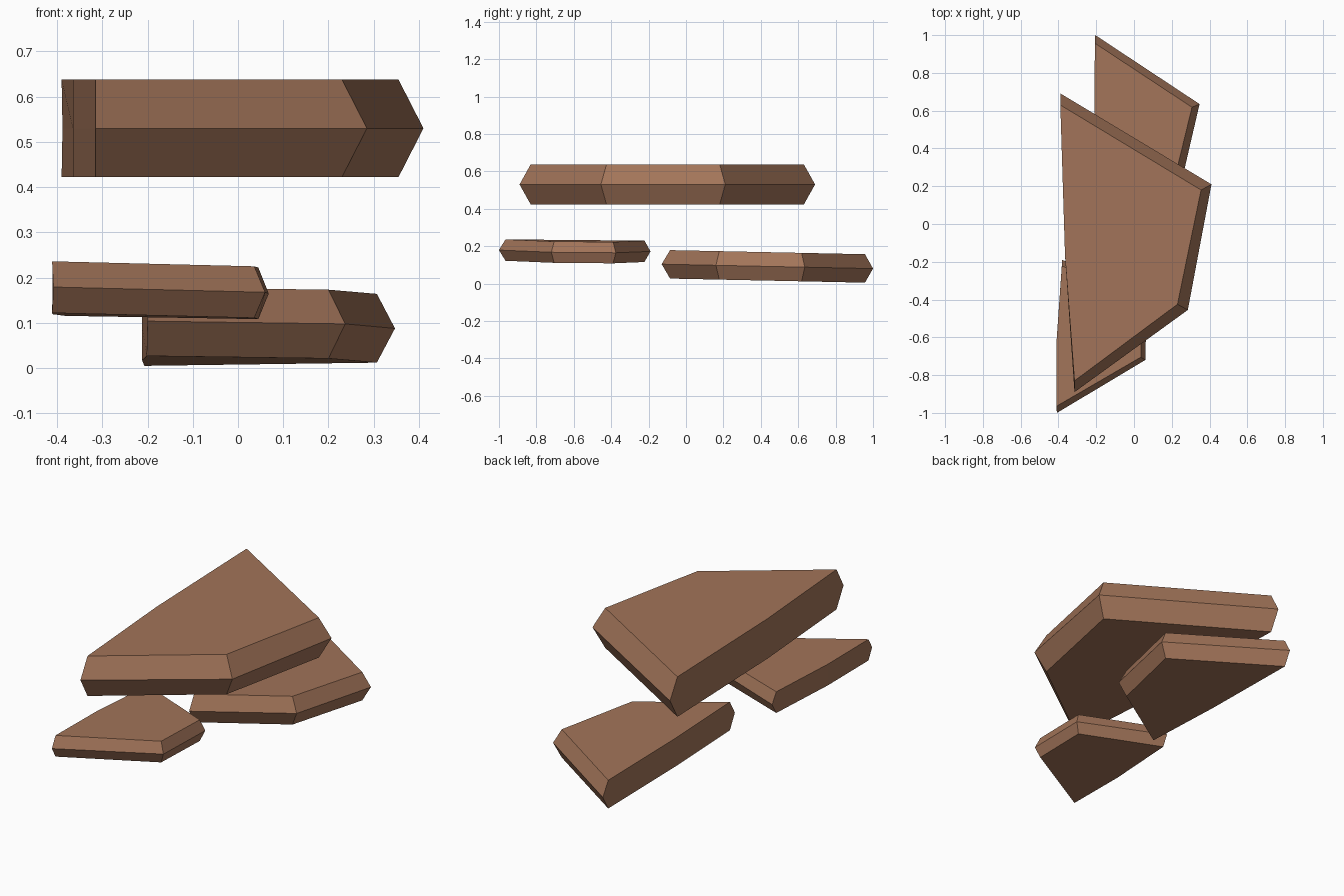
import bpy
import bmesh

cube = bpy.data.objects.get("Cube")
if cube:
    bpy.data.objects.remove(cube, do_unlink=True)

# Single brown material
brown = bpy.data.materials.new("warm_brown")
brown.use_nodes = True
colour = (0.36, 0.175, 0.10, 1.0)
brown.diffuse_color = colour
brown.node_tree.nodes["Principled BSDF"].inputs["Base Color"].default_value = colour


def slab(name, rim, face, bend, centre_z, thickness, tilt=(0, 0)):
    """Slab with a ridged edge on three sides and a slightly bent, plain wall on the fourth."""
    bm = bmesh.new()
    half = thickness / 2
    rings = []
    for outline, dz in ((face, -half), (rim, 0), (face, half)):
        rings.append([
            bm.verts.new((x, y, centre_z + dz + tilt[0] * x + tilt[1] * y))
            for x, y in outline + [bend]
        ])
    bm.faces.new(rings[0])
    bm.faces.new(rings[-1])
    count = len(rings[0])
    for low, high in zip(rings, rings[1:]):
        for i in range(count):
            j = (i + 1) % count
            bm.faces.new((low[i], low[j], high[j], high[i]))
    bmesh.ops.recalc_face_normals(bm, faces=bm.faces)
    mesh = bpy.data.meshes.new(name)
    bm.to_mesh(mesh)
    bm.free()
    mesh.materials.append(brown)
    obj = bpy.data.objects.new(name, mesh)
    bpy.context.collection.objects.link(obj)
    return obj


# Large upper slab
slab("upper_slab",
     rim=[(-0.388, 0.69), (0.41, 0.21), (0.285, -0.455), (-0.315, -0.89)],
     face=[(-0.39, 0.63), (0.355, 0.18), (0.23, -0.425), (-0.315, -0.83)],
     bend=(-0.365, -0.17), centre_z=0.53, thickness=0.215)

# Middle-sized slab at the back, nearest the ground
slab("lower_back_slab",
     rim=[(-0.205, 1.0), (0.347, 0.635), (0.237, 0.16), (-0.2, -0.13)],
     face=[(-0.207, 0.957), (0.307, 0.618), (0.2, 0.178), (-0.202, -0.085)],
     bend=(-0.212, 0.38), centre_z=0.101, thickness=0.152, tilt=(0, -0.021))

# Small slab at the front
slab("lower_front_slab",
     rim=[(-0.38, -0.19), (0.068, -0.375), (0.06, -0.72), (-0.408, -1.0)],
     face=[(-0.382, -0.222), (0.045, -0.39), (0.036, -0.705), (-0.411, -0.965)],
     bend=(-0.41, -0.62), centre_z=0.163, thickness=0.114, tilt=(-0.02, -0.008))
